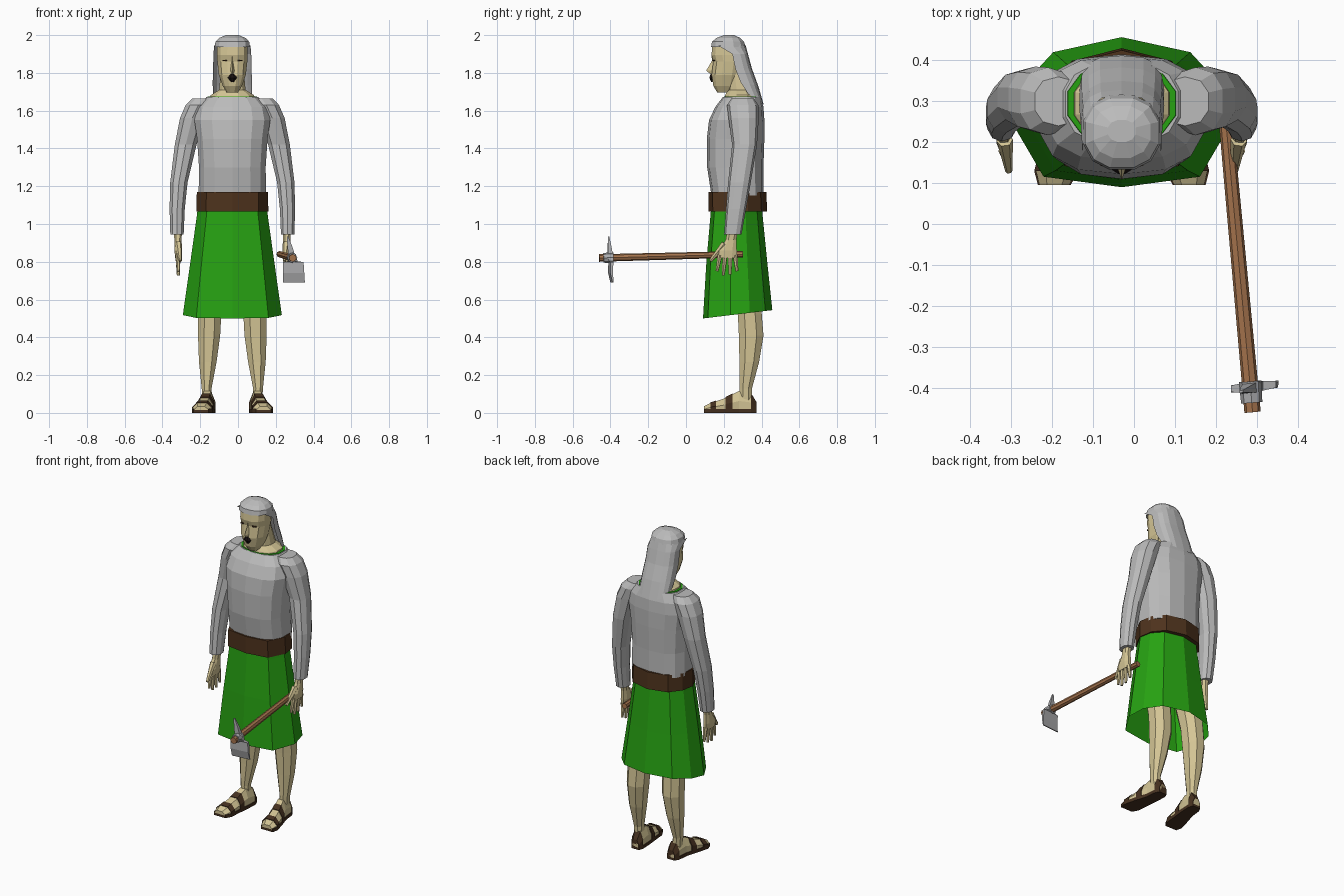
import bpy, bmesh, math
from mathutils import Vector

CX = -0.03  # body centre line


def mat(name, r, g, b):
    m = bpy.data.materials.new(name)
    m.diffuse_color = (r, g, b, 1)
    return m


SKIN = mat("skin", 0.66, 0.56, 0.30)
CLOTH = mat("grey cloth", 0.50, 0.50, 0.50)
GREEN = mat("green cloth", 0.02, 0.36, 0.006)
BELT = mat("belt brown", 0.075, 0.032, 0.012)
LEATHER = mat("sandal leather", 0.06, 0.03, 0.014)
WOOD = mat("wood", 0.38, 0.175, 0.075)
METAL = mat("metal", 0.42, 0.42, 0.43)
DARK = mat("mouth black", 0.01, 0.006, 0.006)


def loft(name, rows, m, closed=True, caps=(True, True)):
    """Skin equal-length rows of points into one flat-shaded object."""
    bm = bmesh.new()
    vs = [[bm.verts.new(p) for p in row] for row in rows]
    n = len(rows[0])
    for a, b in zip(vs, vs[1:]):
        for i in range(n if closed else n - 1):
            j = (i + 1) % n
            bm.faces.new((a[i], a[j], b[j], b[i]))
    if closed and caps[0]:
        bm.faces.new(vs[0])
    if closed and caps[1]:
        bm.faces.new(vs[-1])
    bmesh.ops.recalc_face_normals(bm, faces=bm.faces)
    me = bpy.data.meshes.new(name)
    bm.to_mesh(me)
    bm.free()
    me.materials.append(m)
    ob = bpy.data.objects.new(name, me)
    bpy.context.collection.objects.link(ob)
    return ob


def ring(z, cx, cy, rx, ry, n=10, e=2.0):
    """Horizontal super-ellipse section."""
    def f(v):
        return math.copysign(abs(v) ** (2 / e), v)
    return [(CX + cx + rx * f(math.cos(t)), cy + ry * f(math.sin(t)), z)
            for t in (math.tau * (i + 0.5) / n for i in range(n))]


def body_ring(z, hw, yf, yb, n=12, e=2.3):
    return ring(z, 0, (yf + yb) / 2, hw, (yb - yf) / 2, n, e)


def tube(name, p0, p1, r0, r1, m, n=8):
    p0, p1 = Vector(p0), Vector(p1)
    q = (p1 - p0).to_track_quat('Z', 'Y')
    circ = [Vector((math.cos(math.tau * i / n), math.sin(math.tau * i / n), 0)) for i in range(n)]
    return loft(name, [[p0 + q @ (c * r0) for c in circ], [p1 + q @ (c * r1) for c in circ]], m)


# Skirt and belt share a ten-sided plan
HALF = [(0, -1), (0.73, -0.86), (1, -0.2), (0.93, 0.35), (0.64, 0.8), (0, 1)]
PLAN = HALF + [(-x, y) for x, y in HALF[-2:0:-1]]


def plan_ring(z, hw, yf, yb, slope=0):
    c, h = (yf + yb) / 2, (yb - yf) / 2
    return [(CX + x * hw, c + y * h, z + slope * y) for x, y in PLAN]


loft("skirt", [plan_ring(1.12, 0.18, 0.135, 0.40), plan_ring(1.05, 0.187, 0.13, 0.405),
               plan_ring(0.80, 0.222, 0.108, 0.43), plan_ring(0.522, 0.262, 0.09, 0.457, 0.022)],
     GREEN, caps=(True, False))
loft("belt", [plan_ring(1.065, 0.191, 0.12, 0.43), plan_ring(1.17, 0.188, 0.12, 0.425)], BELT)

# Shirt body, collar and neck
loft("shirt", [body_ring(*r, n=14, e=2.6) for r in (
    (1.15, 0.182, 0.135, 0.41), (1.30, 0.18, 0.112, 0.41), (1.45, 0.19, 0.11, 0.415),
    (1.55, 0.205, 0.122, 0.415), (1.62, 0.19, 0.155, 0.41), (1.672, 0.14, 0.195, 0.395))], CLOTH)
loft("collar", [body_ring(1.66, 0.141, 0.194, 0.394), body_ring(1.675, 0.135, 0.198, 0.392)], GREEN)
loft("neck", [body_ring(*r) for r in (
    (1.64, 0.13, 0.19, 0.39), (1.682, 0.118, 0.205, 0.385),
    (1.71, 0.072, 0.22, 0.36), (1.82, 0.062, 0.22, 0.32))], SKIN)

# Head and face
loft("head", [body_ring(*r, e=2.4) for r in (
    (1.695, 0.03, 0.165, 0.24), (1.73, 0.052, 0.143, 0.28), (1.79, 0.074, 0.133, 0.30),
    (1.86, 0.082, 0.142, 0.31), (1.895, 0.084, 0.132, 0.31), (1.95, 0.082, 0.138, 0.305))], SKIN)
loft("nose", [[(CX - w, 0.17, z), (CX, tip, z), (CX + w, 0.17, z)]
              for z, w, tip in ((1.89, 0.012, 0.135), (1.865, 0.012, 0.138),
                                (1.812, 0.022, 0.107), (1.793, 0.02, 0.13))], SKIN)
loft("mouth", [ring(1.752, 0, 0.145, 0.008, 0.012, 8), ring(1.774, 0, 0.14, 0.027, 0.018, 8),
               ring(1.795, 0, 0.143, 0.01, 0.014, 8)], DARK)
for s, side in ((-1, "left"), (1, "right")):
    loft(side + "_eye", [ring(z, s * 0.04, 0.147, 0.015, 0.008, 6) for z in (1.862, 1.868)], LEATHER)

# Headscarf: cap over the skull plus a drape falling behind
loft("scarf_cap", [body_ring(*r) for r in (
    (1.937, 0.097, 0.13, 0.318), (1.965, 0.092, 0.135, 0.31),
    (1.985, 0.072, 0.16, 0.29), (2.0, 0.035, 0.20, 0.255))], CLOTH, caps=(False, True))


def drape_row(zf, zb, hw, yf, yb, n=9):
    pts = []
    for i in range(n):
        t = math.pi * i / (n - 1)
        k = math.sin(t) ** 0.7
        x = math.copysign(abs(math.cos(t)) ** 0.7, math.cos(t))
        pts.append((CX + hw * x, yf + (yb - yf) * k, zf + (zb - zf) * k))
    return pts


loft("scarf_drape", [drape_row(*r) for r in (
    (1.945, 1.945, 0.096, 0.17, 0.316), (1.90, 1.90, 0.10, 0.245, 0.328),
    (1.82, 1.82, 0.102, 0.262, 0.35), (1.75, 1.73, 0.104, 0.29, 0.383),
    (1.69, 1.63, 0.103, 0.328, 0.412))], CLOTH, closed=False)

# Foot outline: y, centre x, half width, top height
FOOT = [(0.372, 0.125, 0.022, 0.055), (0.345, 0.127, 0.034, 0.10), (0.28, 0.132, 0.036, 0.115),
        (0.20, 0.148, 0.044, 0.075), (0.13, 0.16, 0.05, 0.052), (0.095, 0.165, 0.036, 0.035)]


def foot_at(y):
    for a, b in zip(FOOT, FOOT[1:]):
        if a[0] >= y >= b[0]:
            k = (a[0] - y) / (a[0] - b[0])
            return [p + (q - p) * k for p, q in zip(a, b)]


def foot_row(s, f, grow=0.0):
    y, c, w, h = f
    w, h = w + grow, h + grow
    shape = ((-w, 0.015), (-w, h * 0.55), (-w * 0.5, h), (w * 0.5, h), (w, h * 0.55), (w, 0.015))
    return [(CX + s * c + x, y, z) for x, z in shape]


for s, side in ((-1, "left"), (1, "right")):
    # Sleeve
    loft(side + "_sleeve", [ring(z, s * x, y, rx, ry, 10, 2.3) for z, x, y, rx, ry in (
        (1.665, 0.155, 0.30, 0.06, 0.06), (1.63, 0.18, 0.30, 0.07, 0.083),
        (1.56, 0.212, 0.305, 0.068, 0.08), (1.42, 0.247, 0.31, 0.06, 0.066),
        (1.22, 0.283, 0.283, 0.048, 0.06), (1.08, 0.292, 0.265, 0.042, 0.053),
        (0.945, 0.293, 0.248, 0.037, 0.046))], CLOTH)

    # Hand with spread fingers
    loft(side + "_hand", [ring(z, s * 0.288, y, rx, ry, 8, 2.5) for z, y, rx, ry in (
        (0.97, 0.248, 0.024, 0.03), (0.915, 0.238, 0.02, 0.03),
        (0.86, 0.222, 0.02, 0.05), (0.82, 0.22, 0.015, 0.052))], SKIN)
    for i, (y0, y1, z1) in enumerate(((0.18, 0.164, 0.75), (0.207, 0.197, 0.728),
                                      (0.234, 0.233, 0.732), (0.26, 0.27, 0.75))):
        tube(f"{side}_finger_{i + 1}", (CX + s * 0.288, y0, 0.835), (CX + s * 0.286, y1, z1),
             0.014, 0.008, SKIN, 6)
    tube(side + "_thumb", (CX + s * 0.286, 0.205, 0.895), (CX + s * 0.276, 0.13, 0.805),
         0.02, 0.009, SKIN, 6)

    # Leg, foot and sandal
    loft(side + "_leg", [ring(z, s * x, y, rx, ry, 8, 2.2) for z, x, y, rx, ry in (
        (0.05, 0.132, 0.315, 0.028, 0.036), (0.13, 0.136, 0.316, 0.028, 0.036),
        (0.27, 0.13, 0.335, 0.05, 0.056), (0.41, 0.123, 0.345, 0.063, 0.07),
        (0.52, 0.12, 0.338, 0.066, 0.068), (0.75, 0.11, 0.30, 0.075, 0.085),
        (0.95, 0.10, 0.28, 0.08, 0.09))], SKIN)
    loft(side + "_foot", [foot_row(s, f) for f in FOOT], SKIN)
    loft(side + "_sole", [[(CX + s * c + k * (w + 0.004), y, z) for k, z in
                           ((-1, 0), (-1, 0.02), (1, 0.02), (1, 0))] for y, c, w, h in FOOT], LEATHER)
    for part, y0, y1 in (("heel", 0.372, 0.345), ("instep", 0.245, 0.21), ("toe", 0.16, 0.13)):
        loft(f"{side}_{part}_strap", [foot_row(s, foot_at(y), 0.004) for y in (y0, y1)], LEATHER)

# Hoe held in one hand
tube("hoe_handle", (0.22, 0.30, 0.84), (0.29, -0.46, 0.82), 0.017, 0.02, WOOD)
tube("hoe_socket", (0.284, -0.385, 0.822), (0.288, -0.437, 0.821), 0.028, 0.026, METAL)


def blade_row(z, x, hw, y, t):
    return [(x + a * hw, y + 0.1 * (x + a * hw - 0.29) + b * t, z)
            for a, b in ((-1, -1), (1, -1), (1, 1), (-1, 1))]


loft("hoe_blade", [blade_row(*r) for r in (
    (0.83, 0.288, 0.022, -0.40, 0.014), (0.803, 0.291, 0.024, -0.398, 0.012),
    (0.798, 0.292, 0.055, -0.398, 0.008), (0.74, 0.294, 0.057, -0.40, 0.007),
    (0.69, 0.296, 0.058, -0.392, 0.003))], METAL)
loft("hoe_spike", [blade_row(*r) for r in (
    (0.83, 0.285, 0.018, -0.40, 0.013), (0.88, 0.275, 0.013, -0.403, 0.009),
    (0.935, 0.262, 0.004, -0.407, 0.003))], METAL)
